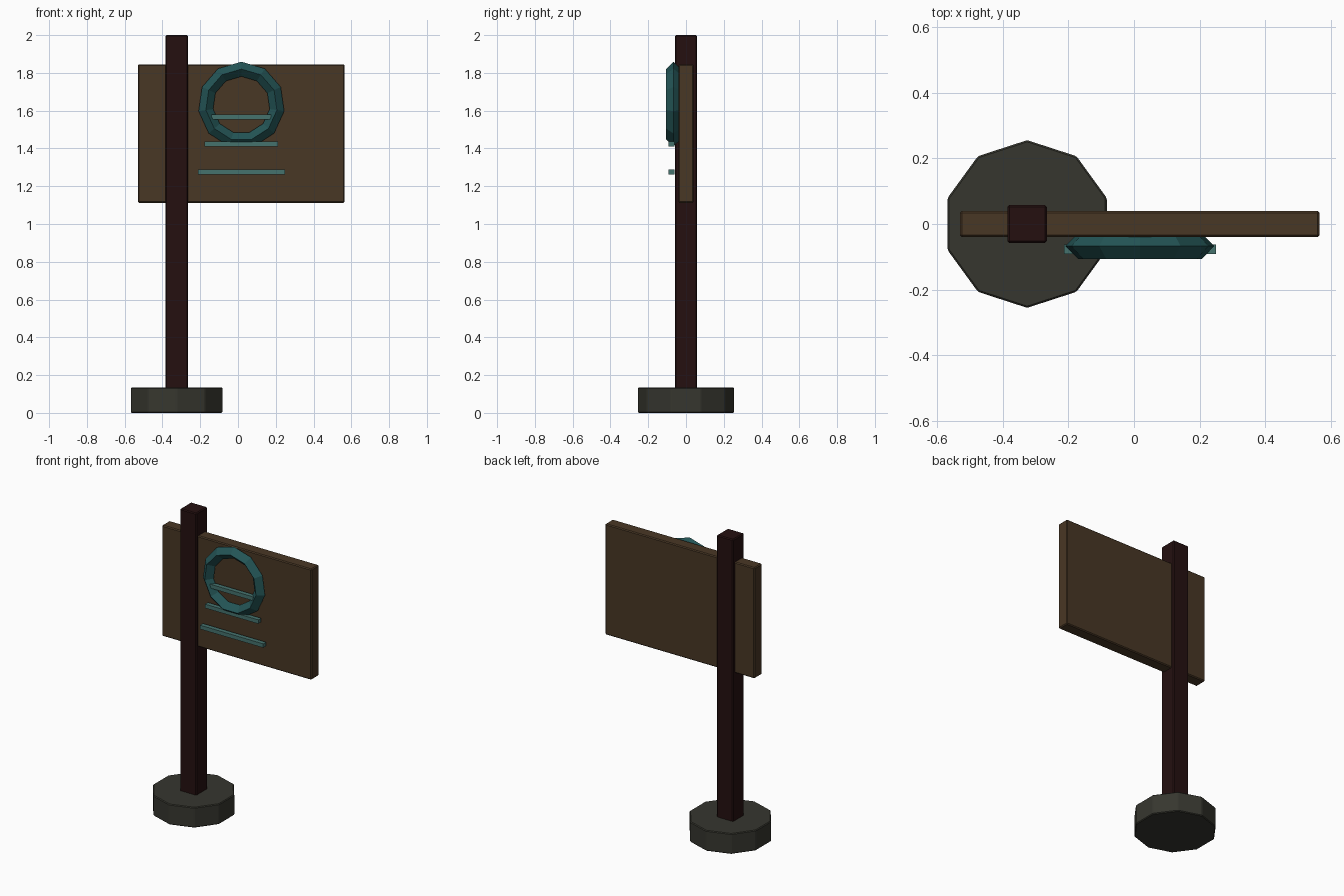
import bpy
import math

if "Cube" in bpy.data.objects:
    bpy.data.objects.remove(bpy.data.objects["Cube"])


def material(name, rgb):
    m = bpy.data.materials.new(name)
    m.diffuse_color = (*rgb, 1.0)
    m.use_nodes = True
    m.node_tree.nodes["Principled BSDF"].inputs["Base Color"].default_value = m.diffuse_color
    return m


BOARD = material("brown wood", (0.066, 0.038, 0.018))
POST = material("dark red wood", (0.018, 0.005, 0.005))
STONE = material("grey stone", (0.037, 0.037, 0.028))
TEAL = material("teal", (0.017, 0.09, 0.092))
PALE = material("pale teal", (0.06, 0.17, 0.155))


def finish(ob, name, mat, bevel=0.0):
    ob.name = name
    ob.data.materials.append(mat)
    if bevel:
        mod = ob.modifiers.new("edge_bevel", "BEVEL")
        mod.width = bevel
        mod.segments = 1
    return ob


def box(name, x, y, z, mat, bevel=0.0):
    """Box from (min, max) ranges on each axis."""
    bpy.ops.mesh.primitive_cube_add(size=1)
    ob = bpy.context.object
    for v in ob.data.vertices:
        v.co = [r[0] + (c + 0.5) * (r[1] - r[0]) for r, c in zip((x, y, z), v.co)]
    return finish(ob, name, mat, bevel)


# Ten-sided stone foot
bpy.ops.mesh.primitive_cylinder_add(vertices=10, radius=0.255, depth=0.135,
                                    location=(-0.325, 0, 0.0675))
finish(bpy.context.object, "base", STONE, 0.005)

# Post and sign board
box("post", (-0.385, -0.265), (-0.058, 0.058), (0.1, 2.0), POST, 0.006)
box("board", (-0.53, 0.565), (-0.04, 0.04), (1.112, 1.845), BOARD, 0.006)

# Faceted ring with a diamond section, one corner pointing up
N, M = 11, 4
CX, CY, CZ, R, r = 0.018, -0.067, 1.63, 0.19, 0.039
verts, faces = [], []
for i in range(N):
    a = 2 * math.pi * i / N
    for j in range(M):
        b = 2 * math.pi * j / M
        d = R + r * math.cos(b)
        verts.append((CX + d * math.sin(a), CY + r * math.sin(b), CZ + d * math.cos(a)))
        k, l = (i + 1) % N, (j + 1) % M
        faces.append((i * M + j, i * M + l, k * M + l, k * M + j))
mesh = bpy.data.meshes.new("ring")
mesh.from_pydata(verts, [], faces)
ring = bpy.data.objects.new("ring", mesh)
bpy.context.collection.objects.link(ring)
finish(ring, "ring", TEAL)

# Three bars growing wider downwards
for i, (half, z) in enumerate(((0.157, 1.566), (0.195, 1.424), (0.231, 1.275))):
    box(f"bar_{i + 1}", (CX - half, CX + half), (-0.092, -0.062),
        (z - 0.013, z + 0.013), PALE)
